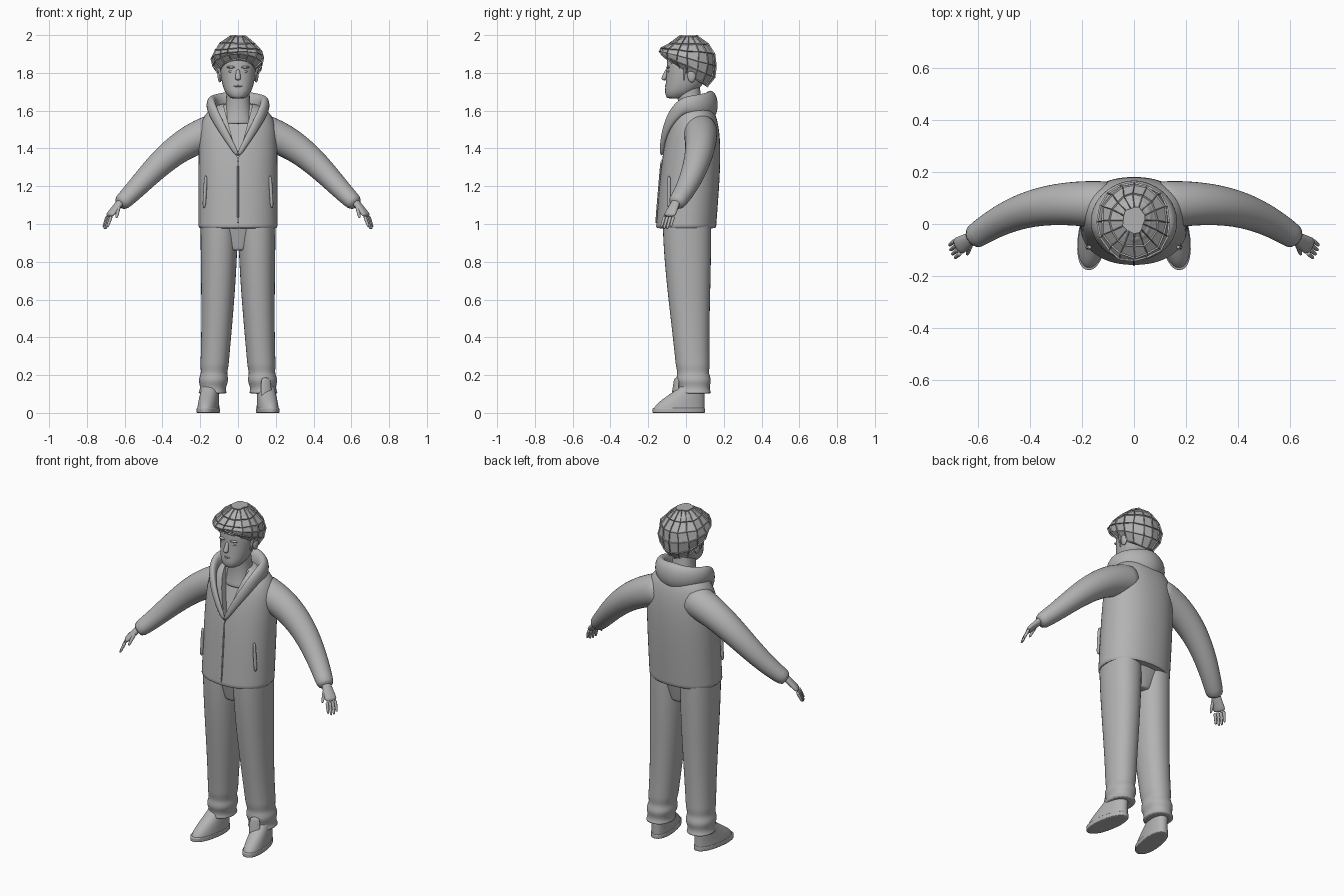
import bpy, bmesh, math, random
from mathutils import Vector, Matrix
from mathutils.geometry import interpolate_bezier

if "Cube" in bpy.data.objects:
    bpy.data.objects.remove(bpy.data.objects["Cube"])
random.seed(4)
RIGHT, BACK, UP = Vector((1, 0, 0)), Vector((0, 1, 0)), Vector((0, 0, 1))

grey = bpy.data.materials.new("plain grey")
grey.use_nodes = True
grey.diffuse_color = (0.45, 0.45, 0.45, 1)
grey.node_tree.nodes["Principled BSDF"].inputs["Base Color"].default_value = grey.diffuse_color


def mix(start, end, t):
    return start + (end - start) * t


def ease(t):
    return t * t * (3 - 2 * t)


def finish(name, bm, smooth=True):
    """Turn a bmesh into a named object, softened by subdivision if smooth."""
    bmesh.ops.recalc_face_normals(bm, faces=bm.faces)
    mesh = bpy.data.meshes.new(name)
    bm.to_mesh(mesh)
    bm.free()
    mesh.materials.append(grey)
    for face in mesh.polygons:
        face.use_smooth = smooth
    thing = bpy.data.objects.new(name, mesh)
    bpy.context.collection.objects.link(thing)
    if smooth:
        soften = thing.modifiers.new("Soften", "SUBSURF")
        soften.levels = soften.render_levels = 1
    return thing


def finish_pair(part, bm, smooth=True):
    """Keep the left part and add its mirror image on the right."""
    twin = bm.copy()
    bmesh.ops.scale(twin, vec=(-1, 1, 1), verts=twin.verts)
    finish("left_" + part, bm, smooth)
    finish("right_" + part, twin, smooth)


def oval(centre, across, along, sides, power=2):
    points = []
    for i in range(sides):
        angle = math.tau * i / sides
        x, y = math.cos(angle), math.sin(angle)
        points.append(centre + across * math.copysign(abs(x) ** (2 / power), x)
                      + along * math.copysign(abs(y) ** (2 / power), y))
    return points


def skin(rings):
    """Bridge rings of points and cap both ends."""
    bm = bmesh.new()
    loops = [[bm.verts.new(point) for point in ring] for ring in rings]
    for low, high in zip(loops, loops[1:]):
        for i in range(len(low)):
            bm.faces.new((low[i - 1], low[i], high[i], high[i - 1]))
    bm.faces.new(loops[0])
    bm.faces.new(loops[-1])
    return bm


def stack(rule, count, sides=20, power=2.2, crisp=True):
    """Level ovals; the rule gives centre, half width, half depth and slope."""
    steps = [i / (count - 1) for i in range(count)]
    if crisp:
        steps = [0, .01] + steps[1:-1] + [.99, 1]
    rings = []
    for t in steps:
        centre, width, depth, slope = rule(t)
        rings.append(oval(Vector(centre), RIGHT * width, (BACK + UP * slope) * depth, sides, power))
    return skin(rings)


def sweep(path, wide, tall, sides=12):
    """Ovals square to a path; wide and tall are radius rules along it."""
    rings = []
    last = len(path) - 1
    for i, point in enumerate(path):
        heading = (path[min(i + 1, last)] - path[max(i - 1, 0)]).normalized()
        side = heading.cross(UP).normalized()
        rings.append(oval(point, side * wide(i / last), side.cross(heading) * tall(i / last), sides))
    return skin(rings)


def taper(start, end):
    return lambda t: mix(start, end, t)


def bend(start, handle_a, handle_b, end, count):
    return interpolate_bezier(Vector(start), Vector(handle_a), Vector(handle_b), Vector(end), count)


def line(start, end, count=4):
    return [Vector(start).lerp(Vector(end), i / (count - 1)) for i in range(count)]


def ball(place, size):
    bm = bmesh.new()
    bmesh.ops.create_uvsphere(bm, u_segments=12, v_segments=8, radius=1,
                              matrix=Matrix.Translation(place) @ Matrix.Diagonal((*size, 1)))
    return bm


# Jacket body: straight sides closing in a rounded shoulder line
def jacket_ring(t):
    width = mix(.06, .21, math.sqrt(1 - t ** 10))
    depth = mix(.05, .16, math.sqrt(1 - t ** 4))
    return (0, mix(0, .05, t), mix(.975, 1.64, t)), width, depth, 0


jacket = finish("jacket_body", stack(jacket_ring, 16, 28))

# Sloping V cut out of the chest, then baked into the jacket
bm = bmesh.new()
for x, z, floor in ((0, 1.34, -.11), (-.08, 1.64, 0), (.08, 1.64, 0)):
    for y in (-.3, floor):
        bm.verts.new((x, y, z))
bmesh.ops.convex_hull(bm, input=bm.verts)
cutter = finish("neck_cutter", bm, smooth=False)
cutter.hide_render = True
opening = jacket.modifiers.new("Open neck", "BOOLEAN")
opening.operation, opening.object, opening.solver = "DIFFERENCE", cutter, "EXACT"
baked = bpy.data.meshes.new_from_object(jacket.evaluated_get(bpy.context.evaluated_depsgraph_get()))
jacket.modifiers.clear()
jacket.data = baked
bpy.data.objects.remove(cutter)
bpy.context.view_layer.objects.active = jacket
jacket.select_set(True)
bpy.ops.object.shade_smooth_by_angle(angle=math.radians(40))


# Hood and lapels: one sweep round the neck, falling towards the zip
def hood_point(turn):
    angle = math.pi * turn
    fall = max(0, abs(turn) * 2 - 1) ** 1.5
    return Vector((.143 * math.sin(angle), .13 * math.cos(angle), 1.63 - .27 * fall))


hood_path = [hood_point(i / 12) for i in range(-12, 13)]
finish("hood", sweep(hood_path, lambda t: mix(.042, .01, abs(2 * t - 1)),
                     lambda t: mix(.08, .012, abs(2 * t - 1)), 14))
finish("zip_strip", sweep(line((0, -.16, .99), (0, -.13, 1.35)), taper(.005, .005), taper(.005, .005), 8))
finish_pair("pocket_edge", sweep(line((.18, -.09, 1.08), (.17, -.09, 1.26)), taper(.01, .01), taper(.01, .01), 8))


# Neck, shirt collar and head
def neck_ring(t):
    radius = .062 + .03 * (1 - t) ** 3
    return (0, mix(.035, .01, t), mix(1.53, 1.74, t)), radius, radius, 0


def collar_ring(t):
    return (0, .033, mix(1.57, 1.61, t)), mix(.09, .074, t), mix(.08, .072, t), .25


def head_ring(t):
    inner = mix(.01, .99, t)
    girth = inner ** .3 * (1 - inner) ** .2
    return (0, .014 - .07 * (1 - t) ** 4, mix(1.665, 1.98, t)), .135 * girth, .16 * girth, 0


finish("neck", stack(neck_ring, 6))
finish("shirt_collar", stack(collar_ring, 3))
finish("head", stack(head_ring, 14, 24))

# Face
finish("nose", sweep(line((0, -.1, 1.82), (0, -.12, 1.76)), taper(.009, .018), taper(.008, .016), 10))
finish("upper_lip", ball((0, -.102, 1.73), (.027, .011, .006)))
finish("lower_lip", ball((0, -.1, 1.717), (.022, .011, .007)))
finish("chin", ball((0, -.088, 1.687), (.026, .02, .018)))
finish_pair("ear", ball((.096, .03, 1.785), (.013, .024, .036)))
finish_pair("eye", ball((.035, -.09, 1.808), (.016, .009, .007)))
finish_pair("brow", ball((.036, -.094, 1.83), (.026, .012, .007)))


# Hair: flat tufts on a lumpy cap that drops to the nape
def hair_ring(t):
    width = .143 * math.sin(math.pi * mix(.25, .9, t))
    return (0, mix(.005, .015, t), mix(1.8, 2, t)), width, width * 1.1, -.66 * (1 - t) ** 2


bm = stack(hair_ring, 6, 16, 2, crisp=False)
for vert in bm.verts:
    vert.co += Vector([random.uniform(-.005, .005), random.uniform(-.005, .005), random.uniform(-.006, 0)])
bmesh.ops.recalc_face_normals(bm, faces=bm.faces)
tufts = [face for face in bm.faces if len(face.verts) == 4]
bmesh.ops.inset_individual(bm, faces=tufts, thickness=.004, depth=-.006)
finish("hair", bm, smooth=False)
finish_pair("sideburn", sweep(line((.098, -.005, 1.85), (.088, -.01, 1.76)),
                              taper(.01, .004), taper(.02, .006), 6), smooth=False)

# Sleeves, hands and fingers
arm_path = bend((.08, .07, 1.5), (.35, .1, 1.45), (.48, .05, 1.23), (.63, -.06, 1.1), 14)
finish_pair("sleeve", sweep(arm_path, taper(.097, .047), taper(.1, .043), 16))
finish_pair("palm", sweep(line((.61, -.046, 1.13), (.685, -.09, 1.04), 5), taper(.024, .038), taper(.022, .014)))
for finger in range(4):
    spread = (finger - 1.5) * .018
    knuckle = Vector((.681 + spread * .4, -.089 + spread * .9, 1.043))
    length = .9 if finger in (0, 3) else 1.05
    tip = knuckle + Vector((.024, -.02, -.068)) * length
    finish_pair(f"finger_{finger + 1}", sweep(line(knuckle, tip), taper(.01, .007), taper(.01, .007), 8))
finish_pair("thumb", sweep(line((.63, -.075, 1.098), (.644, -.12, 1.03)), taper(.013, .007), taper(.013, .007), 8))


# Trousers: tapering legs with bunched hems, joined by a seat
def leg_ring(t):
    bunching = .006 * math.sin(70 * t) if t > .84 else 0
    centre = (.1 + .035 * t * t, .005 + .04 * t ** 1.5, mix(1.02, .1, t))
    return centre, mix(.1, .074, ease(t)) + bunching, mix(.13, .088, ease(t)) + bunching, 0


def seat_ring(t):
    return (0, .008, mix(.86, 1.03, t)), mix(.06, .19, math.sqrt(t)), mix(.09, .128, t), 0


finish_pair("trouser_leg", stack(leg_ring, 44, 18))
finish("trouser_seat", stack(seat_ring, 6, 24))


# Shoes: heel stays upright while the toe slopes, turned outward
def shoe_ring(t):
    reach = mix(.14, .055, ease(t))
    return (.145, .1 - reach, mix(.01, .18, t)), mix(.056, .043, t), reach, 0


def sole_ring(t):
    return (.145, -.04, mix(0, .026, t)), .058, .143, 0


for part, rule, count in (("shoe", shoe_ring, 9), ("sole", sole_ring, 3)):
    bm = stack(rule, count)
    bmesh.ops.rotate(bm, cent=(.14, .04, 0), matrix=Matrix.Rotation(math.radians(9), 3, "Z"), verts=bm.verts)
    finish_pair(part, bm)
finish("left_shoe_tongue", sweep(line((.152, -.06, .075), (.146, -.048, .19)), taper(.036, .028), taper(.014, .009), 10))
